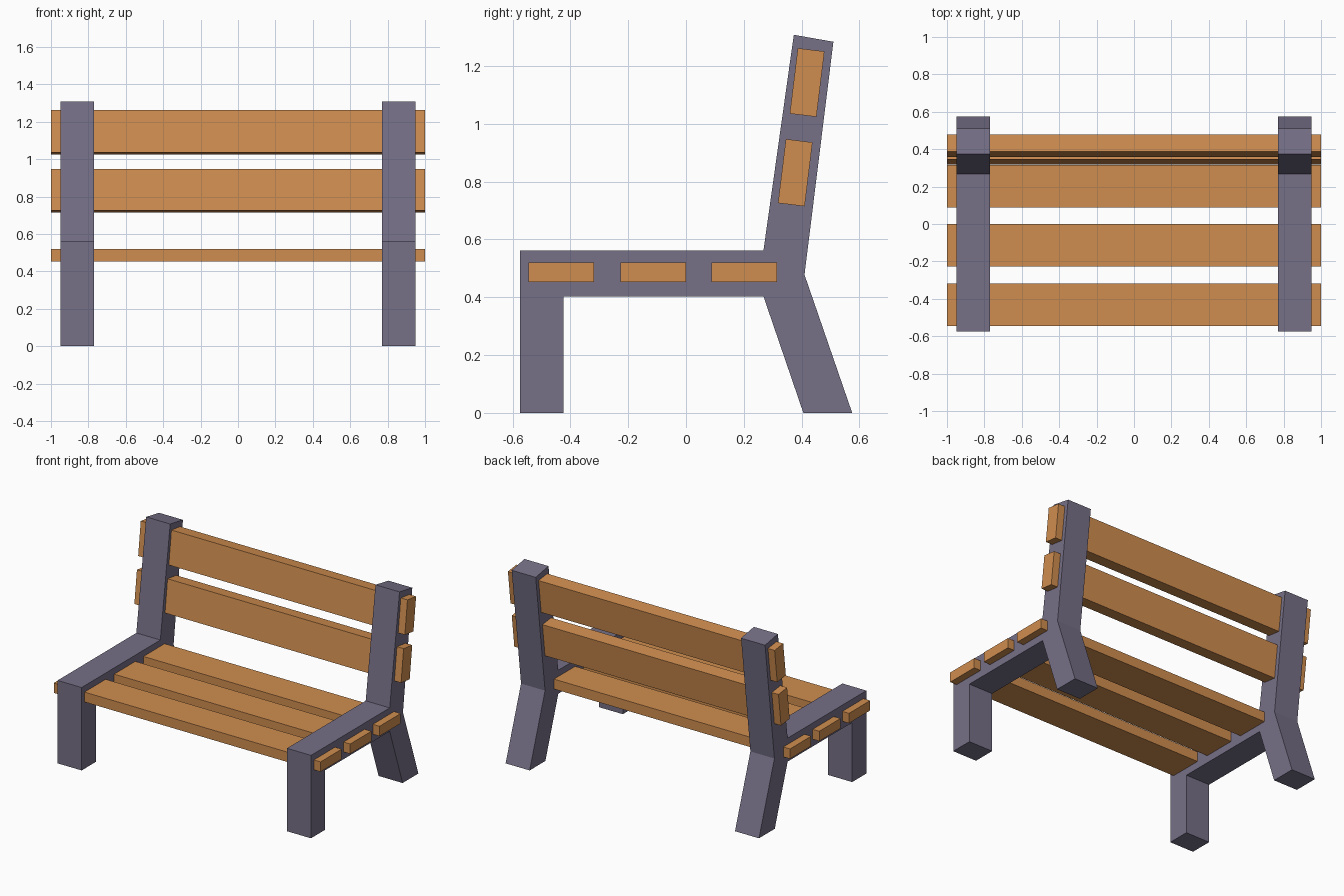
import bpy, bmesh, math

default = bpy.data.objects.get("Cube")
if default:
    bpy.data.objects.remove(default, do_unlink=True)


def make_material(name, rgb):
    mat = bpy.data.materials.new(name)
    mat.use_nodes = True
    color = (*rgb, 1.0)
    mat.diffuse_color = color
    mat.node_tree.nodes["Principled BSDF"].inputs["Base Color"].default_value = color
    return mat


wood = make_material("warm_wood", (0.63, 0.27, 0.08))
stone = make_material("purple_grey", (0.18, 0.16, 0.24))


def extrude_profile(name, profile, x0, x1, mat):
    """Extrude a closed (y, z) outline from x0 to x1."""
    bm = bmesh.new()
    face = bm.faces.new([bm.verts.new((x0, y, z)) for y, z in profile])
    new = bmesh.ops.extrude_face_region(bm, geom=[face])["geom"]
    verts = [v for v in new if isinstance(v, bmesh.types.BMVert)]
    bmesh.ops.translate(bm, verts=verts, vec=(x1 - x0, 0, 0))
    bmesh.ops.recalc_face_normals(bm, faces=bm.faces)
    mesh = bpy.data.meshes.new(name)
    bm.to_mesh(mesh)
    bm.free()
    mesh.materials.append(mat)
    obj = bpy.data.objects.new(name, mesh)
    bpy.context.collection.objects.link(obj)
    return obj


def slat(name, y, z, depth, height, tilt=0.0):
    """Full-width plank centred at (y, z), leaning back by tilt degrees."""
    c, s = math.cos(math.radians(tilt)), math.sin(math.radians(tilt))
    corners = [(-depth / 2, -height / 2), (depth / 2, -height / 2),
               (depth / 2, height / 2), (-depth / 2, height / 2)]
    outline = [(y + a * c + b * s, z - a * s + b * c) for a, b in corners]
    return extrude_profile(name, outline, -1, 1, wood)


# Side frames: front leg, seat rail, splayed rear leg and leaning back post
frame = [(-0.575, 0), (-0.423, 0), (-0.423, 0.403), (0.268, 0.403),
         (0.406, 0), (0.575, 0), (0.41, 0.478), (0.51, 1.284),
         (0.373, 1.308), (0.268, 0.562), (-0.575, 0.562)]
for side, x in (("left", 0.86), ("right", -0.86)):
    extrude_profile(side + "_frame", frame, x - 0.09, x + 0.09, stone)

# Seat slats
for label, y in (("front", -0.431), ("middle", -0.113), ("rear", 0.201)):
    slat("seat_slat_" + label, y, 0.486, 0.227, 0.067)

# Backrest slats
slat("back_slat_lower", 0.378, 0.831, 0.093, 0.223, 7)
slat("back_slat_upper", 0.419, 1.143, 0.093, 0.228, 7)
